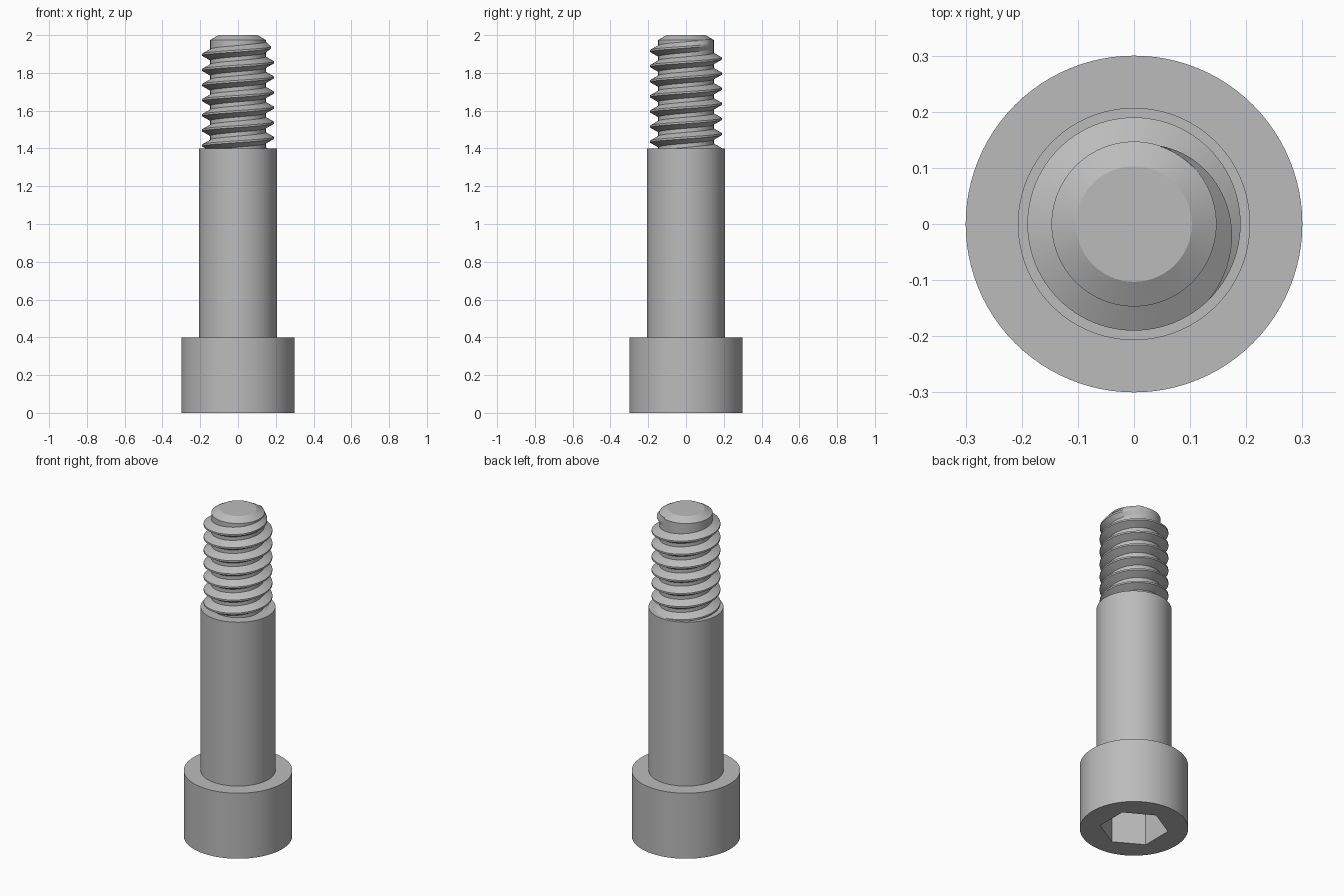
import bpy, bmesh, math

cube = bpy.data.objects.get("Cube")
if cube:
    bpy.data.objects.remove(cube, do_unlink=True)

SEGMENTS = 96
CORE, CREST, PITCH = 0.147, 0.19, 0.08

steel = bpy.data.materials.new("grey_steel")
steel.use_nodes = True
steel.diffuse_color = (0.5, 0.5, 0.5, 1)
steel.node_tree.nodes["Principled BSDF"].inputs["Base Color"].default_value = steel.diffuse_color


def finish(bm, name):
    """Turn a bmesh into a named, smooth-shaded steel object."""
    bmesh.ops.recalc_face_normals(bm, faces=bm.faces)
    mesh = bpy.data.meshes.new(name)
    bm.to_mesh(mesh)
    bm.free()
    mesh.materials.append(steel)
    obj = bpy.data.objects.new(name, mesh)
    bpy.context.collection.objects.link(obj)
    bpy.ops.object.select_all(action='DESELECT')
    obj.select_set(True)
    bpy.context.view_layer.objects.active = obj
    bpy.ops.object.shade_smooth_by_angle(angle=math.radians(20))


def loft(name, sections, closed=False):
    """Skin a row of equal-length point loops and cap both ends."""
    bm = bmesh.new()
    loops = [[bm.verts.new(p) for p in s] for s in sections]
    for a, b in zip(loops, loops[1:]):
        for i in range(len(a)):
            j = (i + 1) % len(a)
            bm.faces.new((a[i], a[j], b[j], b[i]))
    bm.faces.new(loops[0])
    bm.faces.new(loops[-1])
    finish(bm, name)


def ring(radius, z, hexagon=False):
    """Circle, or a hexagon with corners on the y axis."""
    points = []
    for i in range(SEGMENTS):
        a = math.tau * i / SEGMENTS
        r = radius
        if hexagon:
            off = (a - math.pi / 6) % (math.pi / 3) - math.pi / 6
            r *= math.cos(math.pi / 6) / math.cos(off)
        points.append((r * math.cos(a), r * math.sin(a), z))
    return points


# Cylindrical head with a hexagonal socket in its underside
loft("socket_head", [ring(0.19, 0.25, True), ring(0.19, 0, True),
                     ring(0.3, 0), ring(0.3, 0.4)])

# Plain shoulder
loft("shoulder", [ring(0.207, 0.39), ring(0.207, 1.4)])

# Threaded core with a chamfered tip
loft("thread_core", [ring(CORE, 1.39), ring(CORE, 1.975), ring(0.103, 2)])

# Right-handed helical thread that fades into the core at the top
sections = []
fade_start, end = -12, 19
for step in range(-7 * SEGMENTS - 24, end + 1):
    a = math.tau * step / SEGMENTS
    z = 1.936 + PITCH * step / SEGMENTS
    fade = max(0, (step - fade_start) / (end - fade_start))
    crest = CREST + (CORE - CREST) * fade
    profile = [(CORE - 0.001, -0.03), (crest, -0.005), (crest, 0.005), (CORE - 0.001, 0.03)]
    sections.append([(r * math.cos(a), r * math.sin(a), z + dz) for r, dz in profile])
loft("helical_thread", sections)
